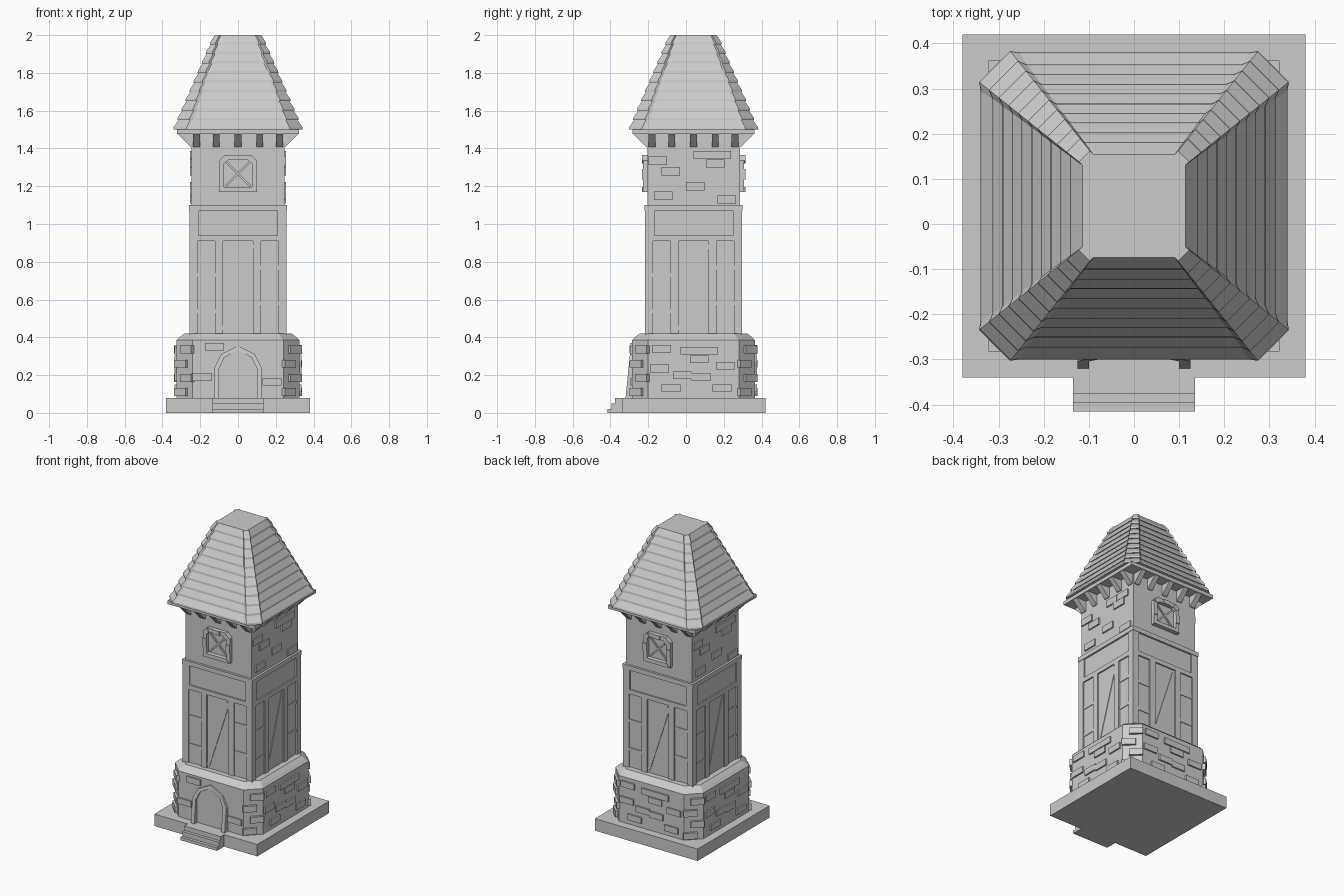
import bpy, bmesh, math
from mathutils import Matrix, Vector

old = bpy.data.objects.get("Cube")
if old:
    bpy.data.objects.remove(old, do_unlink=True)

stone = bpy.data.materials.new("stone_grey")
stone.use_nodes = True
grey = (0.6, 0.6, 0.6, 1)
stone.diffuse_color = grey
stone.node_tree.nodes["Principled BSDF"].inputs["Base Color"].default_value = grey

# The tower axis; side(k) turns parts to the front, left, back and right walls
AXIS = Matrix.Translation((0, 0.04, 0))


def side(k):
    return AXIS @ Matrix.Rotation(k * math.pi / 2, 4, 'Z')


def finish(name, bm):
    bmesh.ops.recalc_face_normals(bm, faces=bm.faces)
    mesh = bpy.data.meshes.new(name)
    bm.to_mesh(mesh)
    bm.free()
    mesh.materials.append(stone)
    bpy.context.scene.collection.objects.link(bpy.data.objects.new(name, mesh))


def box(bm, M, centre, size, roll=0):
    bmesh.ops.create_cube(bm, size=1, matrix=M @ Matrix.Translation(centre)
                          @ Matrix.Rotation(roll, 4, 'Y') @ Matrix.Diagonal((*size, 1)))


def loft(bm, M, loops):
    rings = [[bm.verts.new(M @ Vector(p)) for p in loop] for loop in loops]
    for a, b in zip(rings, rings[1:]):
        for i in range(len(a)):
            j = (i + 1) % len(a)
            bm.faces.new((a[i], a[j], b[j], b[i]))
    bm.faces.new(rings[0])
    bm.faces.new(rings[-1])


def around(corner, z):
    """Repeat one corner's plan points on all four corners."""
    return [Matrix.Rotation(k * math.pi / 2, 3, 'Z') @ Vector((x, y, z))
            for k in range(4) for x, y in corner]


def square_block(name, half, z0, z1):
    bm = bmesh.new()
    box(bm, AXIS, (0, 0, (z0 + z1) / 2), (2 * half, 2 * half, z1 - z0))
    finish(name, bm)


# Ground slab and entrance steps
square_block("ground_slab", 0.38, 0, 0.08)
bm = bmesh.new()
for front, top in ((-0.415, 0.02), (-0.395, 0.05), (-0.375, 0.08)):
    box(bm, Matrix(), (0, (front - 0.33) / 2, top / 2), (0.27, -0.33 - front, top))
finish("entrance_steps", bm)

# Chamfered stone base with sloping cap
bm = bmesh.new()
loft(bm, AXIS, [around([(h, c), (c, h)], z) for h, c, z in
                ((0.325, 0.24, 0.08), (0.325, 0.24, 0.385),
                 (0.31, 0.23, 0.4), (0.285, 0.215, 0.42))])
finish("stone_base", bm)

# Raised bricks on the base walls
bm = bmesh.new()
front_bricks = [(-0.125, 0.35), (-0.19, 0.19), (0.18, 0.165)]
wall_bricks = [(-0.17, 0.34), (-0.02, 0.33), (0.08, 0.33), (0.03, 0.285), (-0.18, 0.235),
               (0.17, 0.25), (-0.06, 0.2), (0.04, 0.19), (-0.12, 0.13), (0.15, 0.13)]
for k in range(4):
    for u, z in (wall_bricks if k else front_bricks):
        box(bm, side(k), (u, -0.325, z), (0.1, 0.02, 0.04))
finish("base_bricks", bm)

# Corner bricks on the chamfers
bm = bmesh.new()
for k in range(4):
    for i in range(4):
        u = 0.022 if i % 2 else -0.022
        box(bm, side(k + 0.5), (u, -0.4, 0.11 + 0.075 * i), (0.085, 0.03, 0.042))
finish("corner_bricks", bm)

# Pointed door and its leaning frame
outer = [(0.125, 0.08), (0.125, 0.24), (0.09, 0.31), (0, 0.355)]
inner = [(0.1, 0.08), (0.1, 0.235), (0.073, 0.292), (0, 0.333)]


def mirrored(half):
    return half + [(-x, z) for x, z in reversed(half[:-1])]


def lean(z):
    return -0.32 + (z - 0.08) * 0.1


outer, inner = mirrored(outer), mirrored(inner)
bm = bmesh.new()
for i in range(len(outer) - 1):
    quad = [outer[i], outer[i + 1], inner[i + 1], inner[i]]
    loft(bm, Matrix(), [[(x, lean(z), z) for x, z in quad], [(x, -0.27, z) for x, z in quad]])
finish("door_frame", bm)
bm = bmesh.new()
loft(bm, Matrix(), [[(x, y, z) for x, z in inner] for y in (-0.289, -0.28)])
finish("door", bm)

# Timber storey: core, posts, rails and braces
square_block("timber_core", 0.248, 0.41, 0.92)
bm = bmesh.new()
for x in (-1, 1):
    for y in (-1, 1):
        box(bm, AXIS, (x * 0.236, y * 0.236, 0.665), (0.042, 0.042, 0.5))
for k in range(4):
    for u in (-0.1, 0.1):
        box(bm, side(k), (u, -0.25, 0.665), (0.042, 0.014, 0.5))
finish("timber_posts", bm)
bm = bmesh.new()
for k in range(4):
    box(bm, side(k), (0, -0.248, 0.665), (0.022, 0.008, 0.48), math.radians(18))
    for s in (-1, 1):
        for z in (0.56, 0.75):
            box(bm, side(k), (s * 0.168, -0.248, z + s * 0.02), (0.095, 0.008, 0.02))
finish("timber_braces", bm)

# Framed band with sunken panels
square_block("band_core", 0.248, 0.9, 1.1)
square_block("band_lower_rail", 0.257, 0.91, 0.94)
square_block("band_upper_rail", 0.26, 1.07, 1.1)
bm = bmesh.new()
for x in (-1, 1):
    for y in (-1, 1):
        box(bm, AXIS, (x * 0.2325, y * 0.2325, 1.005), (0.049, 0.049, 0.14))
finish("band_corner_posts", bm)

# Upper storey and raised bricks on its left and right walls
square_block("upper_storey", 0.245, 1.09, 1.49)
upper_bricks = [(-0.19, 1.335), (0.05, 1.365), (0.15, 1.365), (0.115, 1.32),
                (-0.12, 1.28), (0.01, 1.2), (-0.16, 1.15), (0.175, 1.13)]
bm = bmesh.new()
for k in (1, 3):
    for u, z in upper_bricks:
        box(bm, side(k), (u, -0.245, z), (0.098, 0.018, 0.044))
finish("upper_bricks", bm)

# Front and back windows: stone surround, pane and crossed bars
outer = [(0.1, 1.17), (0.1, 1.235), (0.1, 1.29), (0.1, 1.335), (0.07, 1.365), (0.025, 1.365)]
inner = [(0.073, 1.195), (0.073, 1.235), (0.073, 1.29), (0.073, 1.32), (0.052, 1.338), (0.025, 1.338)]
outer = outer + [(-x, z) for x, z in reversed(outer)]
inner = inner + [(-x, z) for x, z in reversed(inner)]
surround, pane = bmesh.new(), bmesh.new()
for k in (0, 2):
    for i in range(len(outer)):
        j = (i + 1) % len(outer)
        depth = 0.274 if i % 2 else 0.268
        quad = [outer[i], outer[j], inner[j], inner[i]]
        loft(surround, side(k), [[(x, -d, z) for x, z in quad] for d in (depth, 0.24)])
    for angle in (-45, 45):
        box(pane, side(k), (0, -0.249, 1.266), (0.01, 0.008, 0.185), math.radians(angle))
finish("window_surrounds", surround)
finish("window_bars", pane)

# Eave brackets and soffit
bm = bmesh.new()
for k in range(4):
    for u in (-0.22, -0.115, 0, 0.115, 0.22):
        loft(bm, side(k), [[(u + w, -0.24, 1.407), (u + w, -0.25, 1.407),
                            (u + w, -0.32, 1.478), (u + w, -0.24, 1.478)]
                           for w in (-0.018, 0.018)])
finish("eave_brackets", bm)
square_block("soffit", 0.322, 1.476, 1.5)

# Roof: overlapping tile courses with raised hip caps
COURSES = 10


def roof_plan(r, z, sink):
    s = r - sink
    return around([(s, 0.74 * r), (r, 0.8 * r), (0.8 * r, r), (0.74 * r, s)], z)


bm = bmesh.new()
for i in range(COURSES):
    z0, z1 = (1.5 + 0.5 * (i + d) / COURSES for d in (0, 1))
    r0, r1 = (0.343 - 0.215 * (i + d) / COURSES for d in (0, 1))
    sink = 0.008 if i else 0.003
    rows = [roof_plan(r0, z0, sink), roof_plan(r0 - 0.002, z0 + 0.012, sink),
            roof_plan(r1 - 0.006, z1, 0.008)]
    loft(bm, AXIS, rows)
finish("roof", bm)
